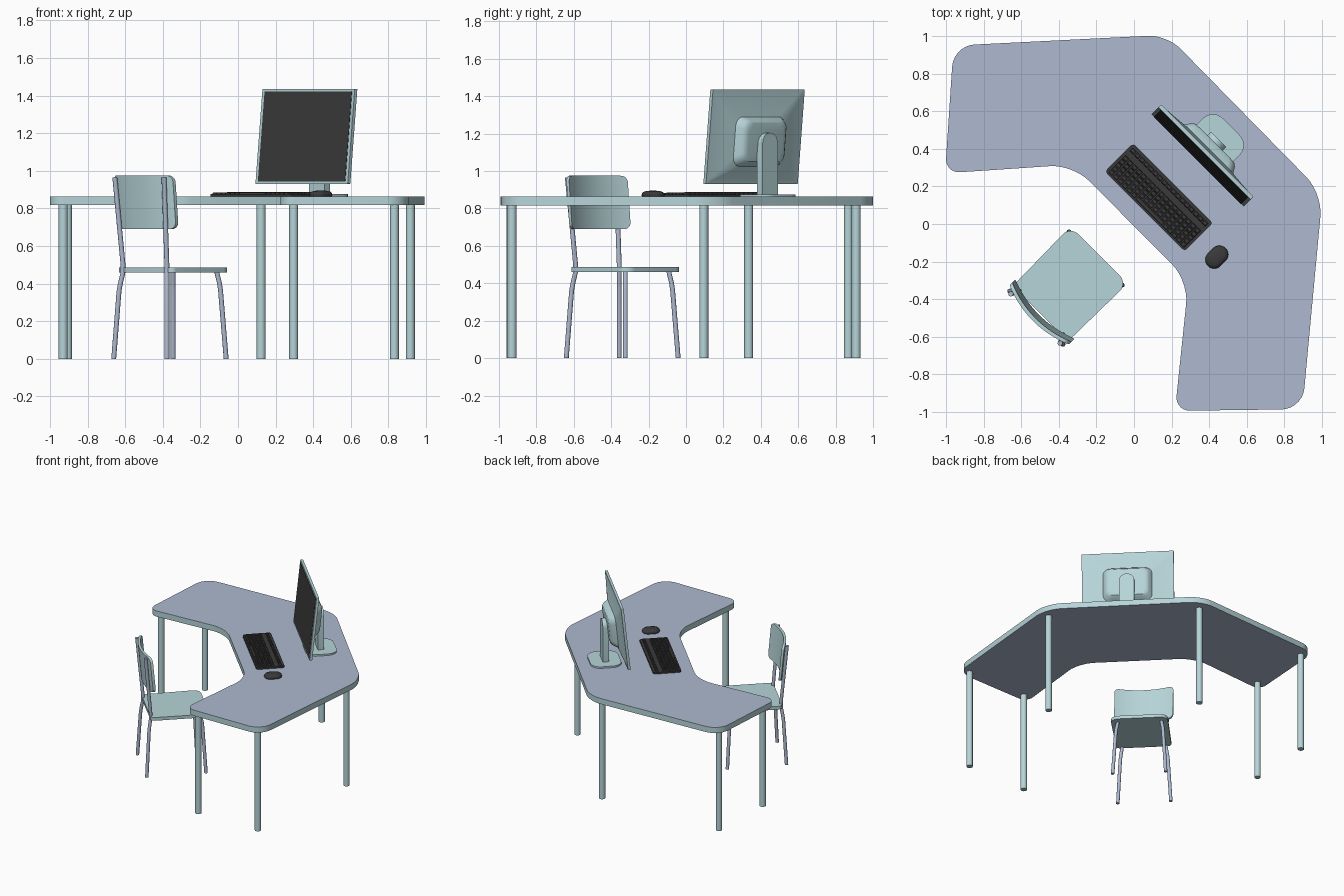
import bpy, bmesh, math
from mathutils import Vector

if "Cube" in bpy.data.objects:
    bpy.data.objects.remove(bpy.data.objects["Cube"])


def material(name, rgb):
    m = bpy.data.materials.new(name)
    m.diffuse_color = (*rgb, 1)
    m.use_nodes = True
    m.node_tree.nodes["Principled BSDF"].inputs["Base Color"].default_value = m.diffuse_color
    return m


TEAL = material("pale teal", (0.47, 0.66, 0.69))
BLUE = material("grey blue", (0.42, 0.49, 0.63))
DARK = material("charcoal", (0.042, 0.042, 0.042))


def finish(bm, name, mats, turned=True, angle=30):
    """Make an object; turned parts are modelled facing x, then turned 45 degrees."""
    bmesh.ops.recalc_face_normals(bm, faces=bm.faces)
    me = bpy.data.meshes.new(name)
    bm.to_mesh(me)
    bm.free()
    ob = bpy.data.objects.new(name, me)
    bpy.context.collection.objects.link(ob)
    for m in mats:
        me.materials.append(m)
    if turned:
        ob.rotation_euler.z = math.pi / 4
    bpy.ops.object.select_all(action='DESELECT')
    ob.select_set(True)
    bpy.context.view_layer.objects.active = ob
    bpy.ops.object.shade_smooth_by_angle(angle=math.radians(angle))
    return ob


def loft(bm, rings):
    """Skin closed rings with equal point counts and cap both ends."""
    vs = [[bm.verts.new(p) for p in r] for r in rings]
    n = len(vs[0])
    for a, b in zip(vs, vs[1:]):
        for i in range(n):
            j = (i + 1) % n
            bm.faces.new((a[i], a[j], b[j], b[i]))
    bm.faces.new(vs[0][::-1])
    bm.faces.new(vs[-1])


def fillet(corners, dist, n=7):
    """Round the corners of a 2D outline; dist is the tangent length."""
    pts = []
    for i, c in enumerate(corners):
        c = Vector(c)
        p, q = Vector(corners[i - 1]), Vector(corners[(i + 1) % len(corners)])
        d = dist[i] if isinstance(dist, list) else dist
        a, b = c + (p - c).normalized() * d, c + (q - c).normalized() * d
        for k in range(n + 1):
            t = k / n
            # weighted curve, close to a circular arc at right angles
            w = [(1 - t) ** 2, 1.42 * t * (1 - t), t * t]
            pts.append((a * w[0] + c * w[1] + b * w[2]) / sum(w))
    return pts


def rect(x0, x1, y0, y1, r, n=6):
    return fillet([(x0, y0), (x1, y0), (x1, y1), (x0, y1)], r, n)


def slab(name, outline, z0, z1, mats, turned=True):
    bm = bmesh.new()
    loft(bm, [[(p[0], p[1], z) for p in outline] for z in (z0, z1)])
    return finish(bm, name, mats, turned)


def tube(name, path, r, mat, turned, n=14):
    bm = bmesh.new()
    loft(bm, [[(x + r * math.cos(2 * math.pi * i / n), y + r * math.sin(2 * math.pi * i / n), z)
               for i in range(n)] for x, y, z in path])
    return finish(bm, name, [mat], turned, 35)


# --- Desk: boomerang top with blue faces and teal rim, six round legs
corners = [(-0.96, 0.949), (0.175, 1.006), (1.003, 0.162), (0.896, -0.985),
           (0.218, -0.994), (0.29, -0.303), (-0.325, 0.316), (-1.005, 0.27)]
desk = slab("desk_top", fillet(corners, [0.11, 0.1, 0.12, 0.11, 0.08, 0.12, 0.12, 0.08]),
            0.817, 0.863, [TEAL, BLUE], False)
for f in desk.data.polygons:
    f.material_index = int(abs(f.normal.z) > 0.5)
for i, (x, y) in enumerate([(-0.93, 0.335), (-0.907, 0.868), (0.123, 0.91),
                            (0.917, 0.095), (0.832, -0.93), (0.296, -0.935)]):
    tube(f"desk_leg_{i + 1}", [(x, y, 0), (x, y, 0.82)], 0.024, TEAL, False, 20)

# --- Chair: seat
CV = 0.015
slab("chair_seat", fillet([(-0.247, CV - 0.215), (-0.247, CV + 0.215),
                           (-0.69, CV + 0.208), (-0.69, CV - 0.208)], [0.06, 0.06, 0.03, 0.03]),
     0.46, 0.486, [TEAL])

# Chair: splayed front legs, and back legs that carry on up as posts
for s, side in ((1, "left"), (-1, "right")):
    front = [(0, 0), (0.021, 0.36), (0.025, 0.40), (0.036, 0.465)]
    tube(f"chair_front_leg_{side}", [(-0.274 - o, CV + s * (0.2 - o), z) for o, z in front],
         0.013, BLUE, True)
    back = [(-0.72, 0.2, 0), (-0.7, 0.18, 0.36), (-0.695, 0.175, 0.40), (-0.685, 0.165, 0.46),
            (-0.685, 0.165, 0.5), (-0.727, 0.185, 0.965)]
    tube(f"chair_back_leg_{side}", [(u, CV + s * v, z) for u, v, z in back], 0.013, BLUE, True)

# Chair: curved, leaning backrest with rounded corners
bm = bmesh.new()
rings, W, R = [], 0.222, 0.035
for i in range(33):
    t = -math.cos(math.pi * i / 32)
    v = W * t
    e = max(0, abs(v) - (W - R))
    cut = R - math.sqrt(max(0, R * R - e * e))
    lo, hi = 0.69 + cut, 0.975 - min(cut, 0.03)
    u = -0.682 - 0.045 * (1 - t * t)
    lean = lambda z: -0.09 * (z - 0.88)
    rings.append([(u + lean(z) + d, CV + v, z) for d, z in
                  ((-0.009, lo), (0.011, lo), (0.011, hi), (-0.009, hi))])
loft(bm, rings)
finish(bm, "chair_backrest", [TEAL])


# --- Monitor: tilted panel with stepped, tapering back
def panel_ring(d, w, z0, z1, r):
    return [(0.478 + 0.105 * (p.y - 0.93) + d, p.x, p.y) for p in rect(-w, w, z0, z1, r)]


bm = bmesh.new()
loft(bm, [panel_ring(*a) for a in (
    (0, 0.347, 0.93, 1.436, 0.004), (0.02, 0.347, 0.93, 1.436, 0.004),
    (0.022, 0.325, 0.948, 1.418, 0.01), (0.038, 0.24, 0.99, 1.34, 0.03),
    (0.05, 0.185, 1.025, 1.29, 0.05), (0.085, 0.165, 1.04, 1.275, 0.05),
    (0.097, 0.15, 1.05, 1.26, 0.045), (0.1, 0.13, 1.07, 1.24, 0.04))])
finish(bm, "monitor_casing", [TEAL])
bm = bmesh.new()
loft(bm, [panel_ring(d, 0.328, 0.944, 1.422, 0.002) for d in (-0.002, 0.004)])
finish(bm, "monitor_screen", [DARK])

# Monitor stand: upright neck with round top, and rounded foot
bm = bmesh.new()
neck = fillet([(-0.057, 0.87), (0.057, 0.87), (0.057, 1.205), (-0.057, 1.205)],
              [0.002, 0.002, 0.055, 0.055])
loft(bm, [[(u, p.x, p.y) for p in neck] for u in (0.592, 0.637)])
finish(bm, "monitor_neck", [TEAL])
slab("monitor_foot", rect(0.5, 0.732, -0.138, 0.138, 0.075), 0.862, 0.876, [TEAL])

# --- Keyboard: base with five rows of keys and a separate function row
slab("keyboard_base", rect(0.088, 0.3, -0.293, 0.307, 0.018), 0.862, 0.876, [DARK])
bm = bmesh.new()
rows = [0.109 + 0.0265 * i for i in range(5)] + [0.27]
cols = 17
pitch = 0.575 / cols
for r, u in enumerate(rows):
    for c in range(cols):
        v = 0.007 + (c - (cols - 1) / 2) * pitch
        if r == 0 and 5 <= c <= 10:      # wide space bar
            if c != 5:
                continue
            v, h = v + 2.5 * pitch, 3 * pitch - 0.003
        else:
            h = pitch / 2 - 0.003
        z = 0.884 + 0.003 * r / 5
        loft(bm, [[(u + a * k, v + b * (h - 0.0115 + k), zz) for a, b in
                   ((-1, -1), (1, -1), (1, 1), (-1, 1))]
                  for k, zz in ((0.0115, 0.875), (0.0085, z))])
finish(bm, "keyboard_keys", [DARK])

# --- Mouse: low rounded dome
bm = bmesh.new()
loft(bm, [[(0.187 + p.x * k, -0.436 + p.y * k, z) for p in rect(-0.066, 0.066, -0.047, 0.047, 0.045)]
          for k, z in ((0.95, 0.862), (1, 0.87), (0.97, 0.88), (0.85, 0.888), (0.6, 0.893), (0.25, 0.895))])
finish(bm, "mouse", [DARK], True, 50)
